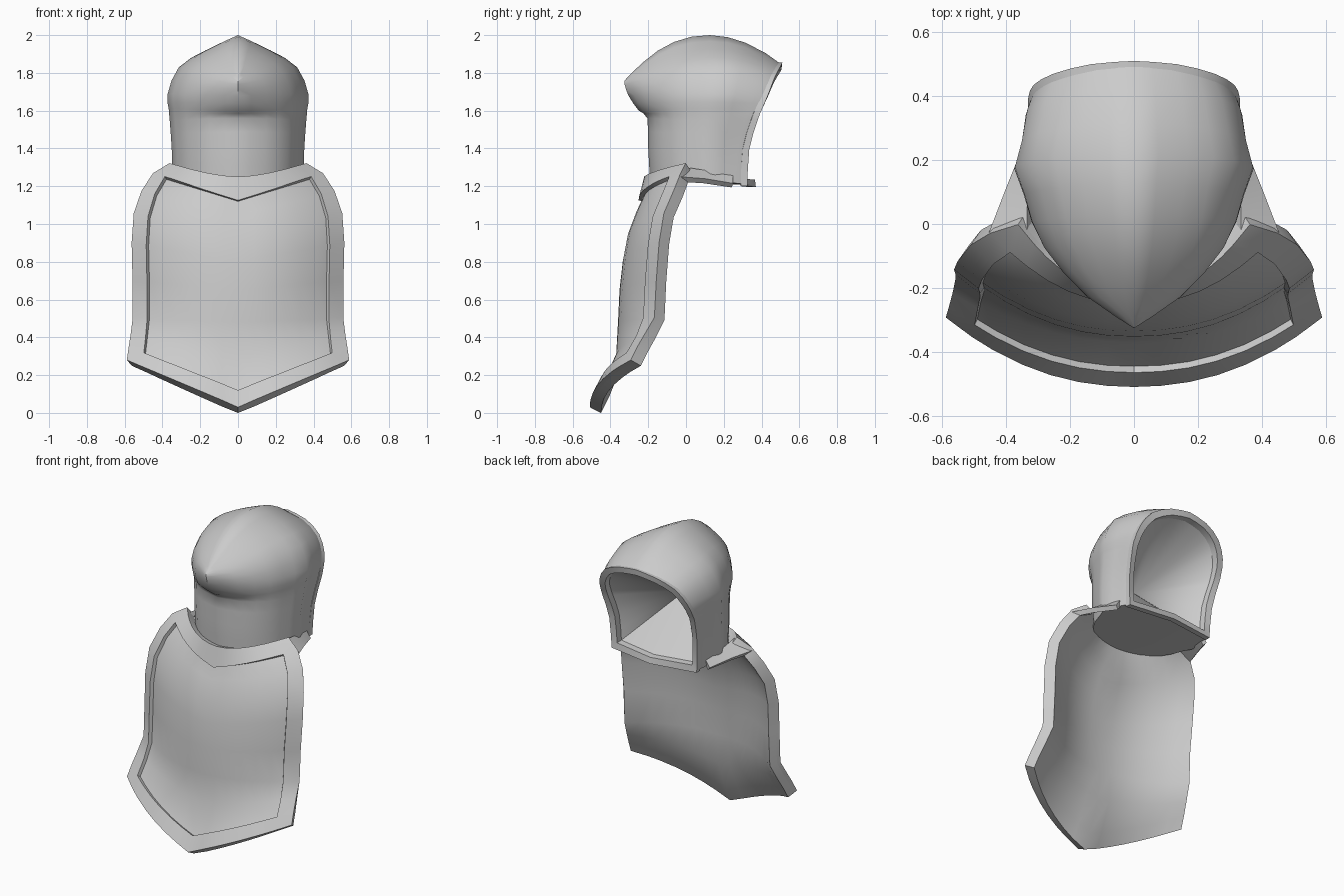
import bpy
import math
from mathutils import Vector

if "Cube" in bpy.data.objects:
    bpy.data.objects.remove(bpy.data.objects["Cube"], do_unlink=True)

GREY = (0.6, 0.6, 0.6, 1)
cloth = bpy.data.materials.new("grey cloth")
cloth.use_nodes = True
cloth.diffuse_color = GREY
cloth.node_tree.nodes["Principled BSDF"].inputs["Base Color"].default_value = GREY


def build(name, verts, faces, mirror=False, thickness=0, offset=-1, angle=40):
    """Make an object, optionally mirrored in x and thickened, then smooth it."""
    mesh = bpy.data.meshes.new(name)
    mesh.from_pydata([tuple(v) for v in verts], [], faces)
    mesh.materials.append(cloth)
    obj = bpy.data.objects.new(name, mesh)
    bpy.context.collection.objects.link(obj)
    if mirror:
        mod = obj.modifiers.new("mirror", 'MIRROR')
        mod.merge_threshold = 0.002
    if thickness:
        mod = obj.modifiers.new("thickness", 'SOLIDIFY')
        mod.thickness = thickness
        mod.offset = offset
    bpy.ops.object.select_all(action='DESELECT')
    obj.select_set(True)
    bpy.context.view_layer.objects.active = obj
    for mod in list(obj.modifiers):
        bpy.ops.object.modifier_apply(modifier=mod.name)
    bpy.ops.object.shade_smooth_by_angle(angle=math.radians(angle))


def strip_faces(rows, cols, keep=lambda r, c: True):
    return [(r * cols + c, (r + 1) * cols + c, (r + 1) * cols + c + 1, r * cols + c + 1)
            for r in range(rows - 1) for c in range(cols - 1) if keep(r, c)]


def refine(points, steps=2):
    """Catmull-Rom resampling of a list of equal-length tuples."""
    pts = [Vector(p) for p in points]
    out = []
    for i in range(len(pts) - 1):
        a, b, c, d = pts[max(i - 1, 0)], pts[i], pts[i + 1], pts[min(i + 2, len(pts) - 1)]
        for k in range(steps):
            t = k / steps
            out.append(b + (c - a) * (t / 2) + (a * 2 - b * 5 + c * 4 - d) * (t * t / 2)
                       + (b * 3 - a - c * 3 + d) * (t ** 3 / 2))
    return out + [pts[-1]]


# Hood shell rows: half width, rim half width, rim y, back y,
# z at rim, middle and back, then how far the back peak juts and drops
hood_rows = [
    (.325, .295, .32, -.19, 1.21, 1.23, 1.23, 0, 0),
    (.33, .305, .33, -.20, 1.40, 1.40, 1.40, 0, 0),
    (.34, .32, .375, -.205, 1.55, 1.55, 1.56, 0, 0),
    (.345, .32, .395, -.22, 1.60, 1.61, 1.60, .03, 0),
    (.35, .305, .43, -.24, 1.68, 1.69, 1.68, .065, 0),
    (.295, .245, .465, -.25, 1.77, 1.83, 1.74, .075, 0),
    (.16, .13, .495, -.25, 1.825, 1.925, 1.81, .075, .055),
    (0, 0, .505, -.25, 1.845, 2.0, 1.86, .075, .1),
]
stations = refine([(0, 0), (1, .25), (.98, .5), (.8, .75), (.44, .93), (0, 1)])
grid = []
for w, rim_w, rim, back, z0, z1, z2, jut, drop in refine(hood_rows):
    row = []
    for fx, t in stations:
        # The first quarter blends from the rim width to the full width
        x = rim_w + (w - rim_w) * math.sin(2 * math.pi * t) if t < .25 else w * fx
        z = z0 * (1 - t) * (1 - 2 * t) + z1 * 4 * t * (1 - t) + z2 * t * (2 * t - 1)
        peak = t ** 12
        row.append(Vector((max(x, 0), rim + (back - rim) * t - jut * peak, z - drop * peak)))
    grid.append(row)
for p in grid[-1]:
    p.x = 0
build("hood_shell", [p for row in grid for p in row],
      strip_faces(len(grid), len(stations)), mirror=True, angle=50)

# Hood floor
chin = Vector((0, .365, 1.205))
floor = [chin] + grid[0]
build("hood_floor", floor, [tuple(range(len(floor)))], mirror=True)

# Face opening: raised rim band, then a lining that narrows to a point
loop = [chin] + [row[0] for row in grid]
centre = Vector((0, .40, 1.53))


def ring(scale, dy):
    return [centre + Vector((d.x * scale, d.y + dy, d.z * scale))
            for d in (p - centre for p in loop)]


rings = [ring(.99, -.035), ring(1.03, -.03), ring(1.03, .005), ring(.91, 0), ring(.90, -.04)]
build("opening_rim", [p for r in rings for p in r],
      strip_faces(len(rings), len(loop)), mirror=True, angle=30)
lining = rings[-1] + [Vector((0, 0, 1.53))]
build("hood_lining", lining,
      [(i + 1, i, len(loop)) for i in range(len(loop) - 1)], mirror=True)

# Cape: each row is centre z and y, then edge x, y and z
cape_rows = [
    (1.245, -.20, .355, .01, 1.305),
    (1.12, -.23, .44, -.015, 1.255),
    (1.05, -.265, .50, -.05, 1.165),
    (.93, -.31, .54, -.10, 1.05),
    (.80, -.335, .55, -.125, .90),
    (.65, -.352, .545, -.14, .70),
    (.48, -.36, .545, -.15, .50),
    (.30, -.37, .558, -.20, .41),
    (.11, -.445, .57, -.24, .34),
    (.02, -.49, .58, -.275, .27),
]
half = [.15, .3, .45, .6, .75, .86, 1]
columns = [-u for u in reversed(half)] + [0] + half
cape = []
for i, (zc, yc, xe, ye, ze) in enumerate(cape_rows):
    for u in columns:
        a = abs(u)
        rise = a ** 1.6 if i == 0 else a
        cape.append((xe * u, yc + (ye - yc) * a ** 2.2, zc + (ze - zc) * rise))
nr, nc = len(cape_rows), len(columns)


def on_border(r, c):
    return r in (0, nr - 2) or c in (0, nc - 2)


build("cape_body", cape, strip_faces(nr, nc), thickness=.045)
build("cape_border", cape, strip_faces(nr, nc, on_border), thickness=.022, offset=1, angle=35)

# Shoulder straps reaching forward from the cape around the neck
strap = [(.335, -.03, 1.305), (.455, -.03, 1.25),
         (.335, .10, 1.285), (.405, .10, 1.24),
         (.315, .25, 1.26), (.345, .25, 1.215)]
build("shoulder_strap", strap, [(0, 1, 3, 2), (2, 3, 5, 4)],
      mirror=True, thickness=.03, angle=30)
